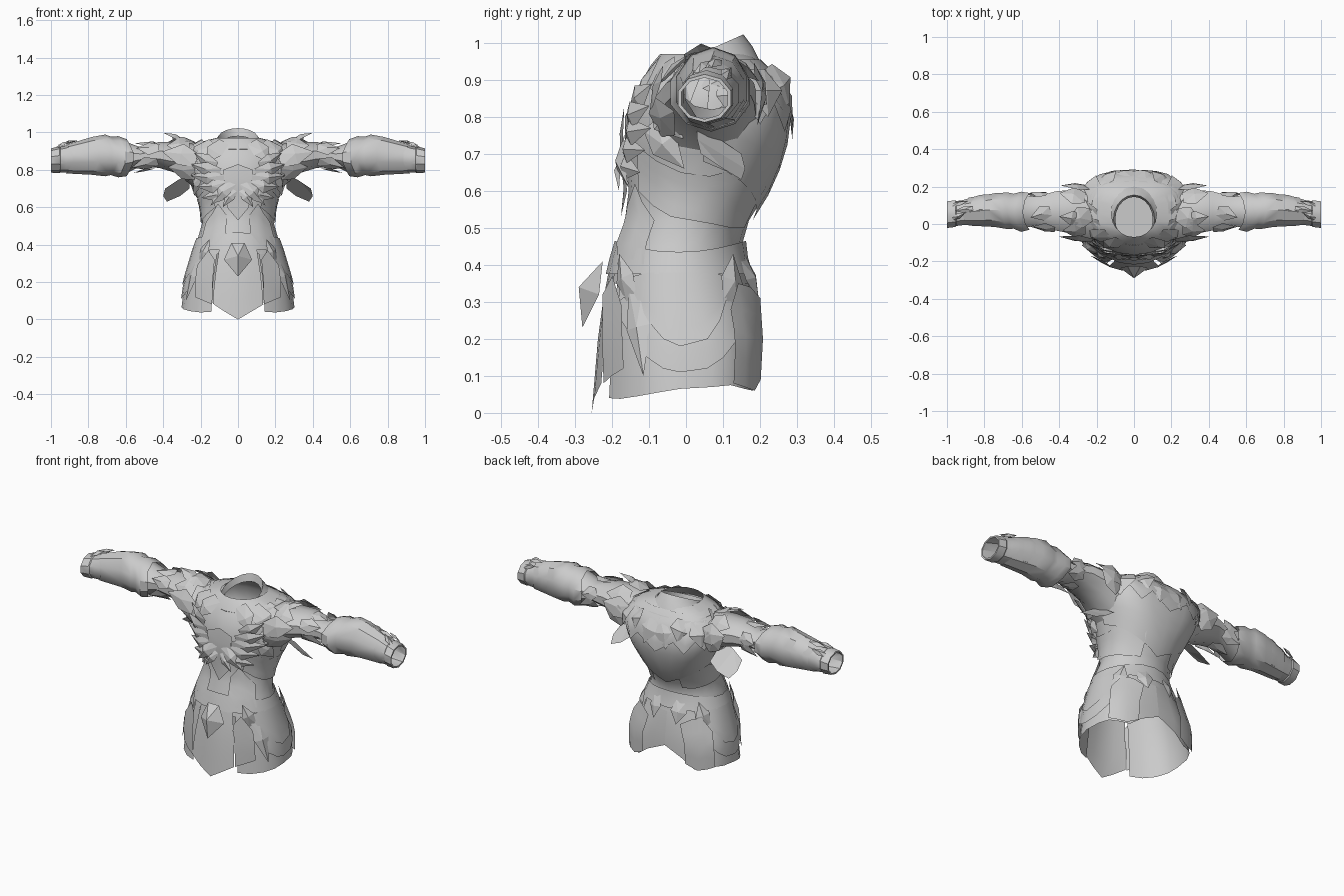
import bpy, bmesh, random
from math import sin, cos, radians, copysign
from mathutils import Vector

random.seed(4)
if "Cube" in bpy.data.objects:
    bpy.data.objects.remove(bpy.data.objects["Cube"])

grey = bpy.data.materials.new("plain_grey")
grey.use_nodes = True
GREY = (0.6, 0.6, 0.6, 1)
grey.diffuse_color = GREY
grey.node_tree.nodes["Principled BSDF"].inputs["Base Color"].default_value = GREY

# Torso stations: height, half width, front y, back y
BODY = [(0, .31, -.235, .2), (.2, .285, -.225, .195), (.35, .24, -.21, .175),
        (.45, .21, -.19, .15), (.52, .19, -.165, .17), (.6, .2, -.155, .22),
        (.7, .235, -.165, .262), (.8, .275, -.165, .275), (.88, .275, -.13, .255),
        (.94, .23, -.095, .215), (.97, .12, -.07, .17)]
# Sleeve stations: x, bottom z, top z, front y, back y
ARM = [(.22, .69, .94, -.09, .2), (.32, .78, .95, -.06, .19), (.42, .81, .95, -.04, .18),
       (.52, .82, .92, -.01, .15), (.6, .78, .95, -.03, .16), (.7, .775, .98, -.02, .165),
       (.82, .782, .965, -.005, .16), (.92, .785, .93, -.01, .13), (1, .79, .91, -.02, .12)]


def station(table, t):
    """Linear interpolation between the stations of a table."""
    t = min(max(t, table[0][0]), table[-1][0])
    for a, b in zip(table, table[1:]):
        if t <= b[0]:
            k = (t - a[0]) / (b[0] - a[0])
            return [p + (q - p) * k for p, q in zip(a[1:], b[1:])]


def torso(angle, z, off=0):
    """Point on the torso; angle 0 faces the front, 90 the left side."""
    half, front, back = station(BODY, z)
    s, c = sin(radians(angle)), cos(radians(angle))
    if c < 0:  # the back is squarer than the front above and below the waist
        power = 1 - .3 * min(max((z - .55) / .2, (.4 - z) / .2, 0), 1)
        s, c = copysign(abs(s) ** power, s), -abs(c) ** power
    return Vector(((half + off) * s,
                   (front + back) / 2 - ((back - front) / 2 + off) * c, z))


def sleeve(angle, x, off=0):
    """Point on the left sleeve; angle 0 is up, 90 the back."""
    low, high, front, back = station(ARM, x)
    a = radians(angle)
    return Vector((x, (front + back) / 2 + ((back - front) / 2 + off) * sin(a),
                   (low + high) / 2 + ((high - low) / 2 + off) * cos(a)))


def make(name, verts, faces, smooth=True):
    mesh = bpy.data.meshes.new(name)
    mesh.from_pydata(verts, [], faces)
    bm = bmesh.new()
    bm.from_mesh(mesh)
    bmesh.ops.remove_doubles(bm, verts=bm.verts, dist=.0005)
    bmesh.ops.recalc_face_normals(bm, faces=bm.faces)
    bm.to_mesh(mesh)
    bm.free()
    obj = bpy.data.objects.new(name, mesh)
    bpy.context.collection.objects.link(obj)
    mesh.materials.append(grey)
    if smooth:
        bpy.ops.object.select_all(action="DESELECT")
        obj.select_set(True)
        bpy.context.view_layer.objects.active = obj
        bpy.ops.object.shade_smooth_by_angle(angle=radians(35))


def pair(name, verts, faces, smooth=True):
    """Make a left part and its mirrored right twin."""
    make("left_" + name, verts, faces, smooth)
    make("right_" + name, [(-v[0], v[1], v[2]) for v in verts], faces, smooth)


def grid(rows):
    n = len(rows[0])
    faces = [(j * n + i, j * n + i + 1, (j + 1) * n + i + 1, (j + 1) * n + i)
             for j in range(len(rows) - 1) for i in range(n - 1)]
    return [p for row in rows for p in row], faces


def panel(angles, tops, bottoms, off_top, off_bottom, steps=4):
    """Cloth panel following the torso between two edge lines."""
    return grid([[torso(a, t + (b - t) * k / steps,
                        off_top + (off_bottom - off_top) * k / steps)
                  for a, t, b in zip(angles, tops, bottoms)] for k in range(steps + 1)])


def blades(surface, items):
    """Folded leaf plates: (angle, along, tip angle, tip along, width, lift)."""
    verts, faces = [], []
    for a0, l0, a1, l1, width, lift in items:
        base, tip = surface(a0, l0, .006), surface(a1, l1, lift)
        am, lm = a0 + (a1 - a0) * .45, l0 + (l1 - l0) * .45
        ridge = surface(am, lm, lift * .6 + .014)
        out = (ridge - surface(am, lm, -.05)).normalized()
        side = (tip - base).cross(out).normalized() * width / 2
        sink = out * .014
        n = len(verts)
        verts += [base - side * .6, base + side * .6, ridge + side - sink,
                  tip, ridge - side - sink, ridge]
        faces += [(n, n + 1, n + 5), (n + 1, n + 2, n + 5), (n + 2, n + 3, n + 5),
                  (n + 3, n + 4, n + 5), (n + 4, n, n + 5)]
    return verts, faces


# Torso shell, and the lining that closes it at the waist
ring = range(0, 361, 18)
make("torso", *grid([[torso(a, s[0]) for a in ring] for s in BODY[2:]]))
make("waist_lining", [torso(a, .42) for a in ring[:-1]], [range(20)])

# Stand-up collar, higher at the back
collar = []
for half, front, back, z, tilt in ((.17, -.115, .2, .93, .02), (.125, -.11, .18, .945, .045),
                                   (.11, -.105, .155, .965, .058), (.1, -.095, .145, .93, .05)):
    collar.append([Vector((half * sin(radians(a)),
                           (front + back) / 2 - (back - front) / 2 * cos(radians(a)),
                           z - tilt * cos(radians(a)))) for a in ring])
make("collar", *grid(collar))

# Sleeves, flared bracers and their cuffs
arc = range(0, 361, 36)
pair("sleeve", *grid([[sleeve(a, s[0]) for a in arc] for s in ARM]))
pair("bracer", *grid([[sleeve(a, x + .02 * cos(radians(2 * a)), off) for a in arc]
                      for x, off in ((.575, .016), (.62, .018), (.66, .004), (.69, .01),
                                     (.76, .006), (.9, .004))]))
pair("cuff", *grid([[sleeve(a, x, off) for a in arc]
                    for x, off in ((.95, .001), (.955, .005), (1, .005), (1, -.004))]))
pair("wrist_clasp", *blades(sleeve, [(10, .86, 10, .96, .04, .015), (40, .97, 40, .89, .035, .015),
                                     (-20, .97, 0, .9, .03, .015)]), smooth=False)

# Loose overlapping plates on shoulder, upper arm and elbow
shoulder = [(a, .22 + random.uniform(0, .05), a + random.uniform(-25, 25),
             .35 + random.uniform(0, .06), .12, random.uniform(.01, .03))
            for a in range(-110, 120, 36)]
elbow = [(a, .42 + random.uniform(0, .05), a + random.uniform(-30, 30),
          .53 + random.uniform(0, .05), .08, random.uniform(.012, .025))
         for a in range(0, 360, 60)]
pair("shoulder_plates", *blades(sleeve, shoulder), smooth=False)
pair("shoulder_spike", *blades(sleeve, [(-15, .28, -10, .4, .08, .05)]), smooth=False)
pair("elbow_plates", *blades(sleeve, elbow), smooth=False)

# Flap hanging below each armpit, tilted towards the back
pair("armpit_flap", [(.26, .03, .78), (.33, .03, .74), (.39, .04, .7), (.4, .1, .66),
                     (.38, .15, .63), (.31, .16, .66), (.26, .15, .7)],
     [(0, 1, 5, 6), (1, 2, 3), (1, 3, 4, 5)], smooth=False)

# Shoulder mantle: pointed at the back, with an outer layer around the armholes
back = range(90, 271, 15)
spread = [abs(a - 180) / 90 for a in back]
make("back_mantle", *panel(back, [.93] * 13, [.52 + .16 * s for s in spread], .008, .01, 6))
make("upper_mantle", *panel(back, [.955] * 13,
                            [.74 + .07 * (i % 2) + .06 * s for i, s in enumerate(spread)],
                            .01, .02))
pair("mantle_plates", *blades(torso, [(a, .93, a + random.uniform(-8, 8), .77 + .03 * (i % 3),
                                       .13, .02)
                                      for i, a in enumerate(range(105, 180, 24))]), smooth=False)
pair("collar_plates", *blades(torso, [(a, .95, a + 12, .84, .1, .02)
                                      for a in range(22, 95, 22)]), smooth=False)

# Leaf plates fanning out over the chest
chest = [(8 + 4 * i, .68 + .035 * i, 56 - 4 * abs(i - 2), .65 + .06 * i, .075, .045)
         for i in range(5)]
chest += [(4, .74, 36, .61, .07, .045), (3, .7, 20, .6, .055, .04),
          (50, .84, 76, .74, .09, .025), (48, .78, 78, .66, .09, .02)]
pair("chest_plates", *blades(torso, chest), smooth=False)
make("breastbone_plate", *panel([-16, 0, 16], [.8, .83, .8], [.6, .53, .6], .015, .012))

# Side wraps and jagged waist panels
pair("side_wrap", *panel(range(35, 156, 20), [.72, .68, .65, .64, .66, .7, .72],
                         [.6, .56, .53, .52, .51, .5, .5], .006, .01))
pair("waist_panel", *panel([18, 30, 42, 60], [.56, .62, .57, .52], [.46, .4, .42, .4], .008, .01))

# Belt and hip sash
make("belt", *panel(ring, [.45 + .015 * cos(radians(2 * a)) for a in ring], [.375] * 21, .008, .012, 2))

# Split skirt with a pointed front panel and a raised back hem
make("front_skirt", *panel([-25, -12, 0, 12, 25], [.4] * 5, [.085, .04, 0, .04, .08], .006, .02))
side = [28, 42, 58, 74, 90, 106, 122, 138, 152, 166, 180]
pair("side_skirt", *panel(side, [.4] * 11,
                          [.04, .038, .045, .055, .065, .07, .075, .065, .06, .11, .16], 0, 0))
hip = [38, 52, 66, 78, 90, 102, 114, 128, 142]
pair("lower_hip_drape", *panel(hip, [.36, .36, .35, .34, .34, .34, .35, .36, .36],
                               [.26, .21, .15, .12, .11, .12, .15, .2, .25], .006, .008))
pair("upper_hip_drape", *panel(hip, [.4, .37, .38, .38, .38, .38, .38, .37, .41],
                               [.3, .33, .25, .2, .18, .2, .25, .33, .3], .012, .012))

# Stiff plates standing off the skirt in front and behind
pair("front_hip_plate", *panel([26, 36, 48], [.32, .37, .29], [.08, .1, .12], .036, .015))
pair("rear_hip_plate", *panel([122, 134, 148, 162], [.28, .35, .34, .31],
                              [.08, .07, .06, .09], .03, .012))
pair("hip_blades", *blades(torso, [(50, .31, 38, .43, .07, .03), (54, .34, 64, .1, .08, .012),
                                   (128, .3, 136, .43, .08, .03),
                                   (160, .42, 168, .3, .09, .02)]), smooth=False)

# Faceted buckle hanging in front of the belt
make("buckle", [(-.035, -.225, .41), (.035, -.225, .41), (.075, -.235, .32), (0, -.28, .23),
                (-.075, -.235, .32), (0, -.29, .34)],
     [(i, (i + 1) % 5, 5) for i in range(5)], smooth=False)
